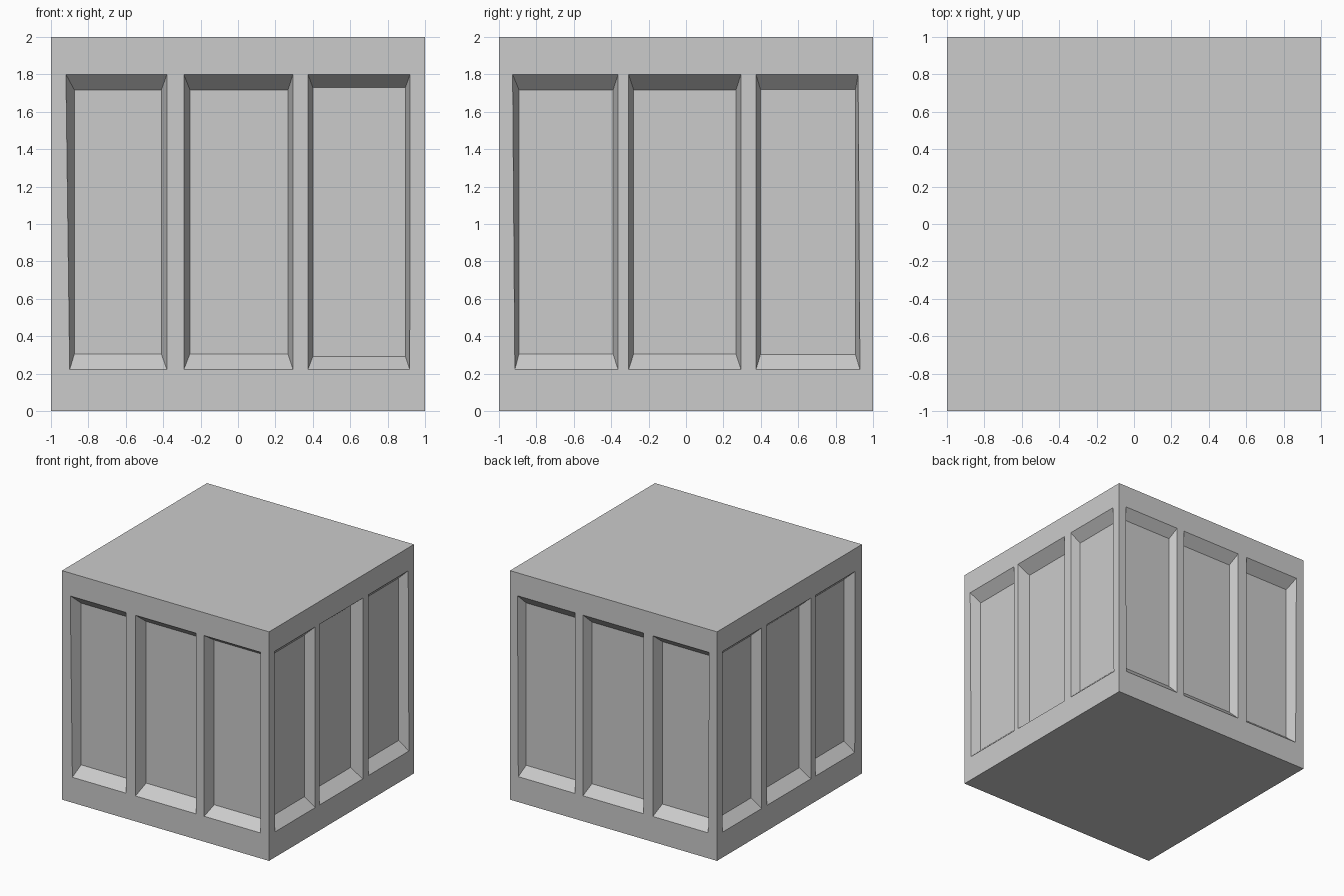
import bpy, bmesh
from mathutils import Matrix, Vector

if "Cube" in bpy.data.objects:
    bpy.data.objects.remove(bpy.data.objects["Cube"])

Z0, Z1 = 0.222, 1.80          # bottom and top of every recess

# Per panel: left top, left bottom, right top, right bottom (outer),
# left and right (inner), vertical bevel, depth
FRONT = [(-.92, -.90, -.38, -.38, -.875, -.41, .083, .085),
         (-.29, -.29, .294, .294, -.257, .267, .083, .10),
         (.374, .374, .92, .918, .40, .895, .07, .10)]
RIGHT = [(-.927, -.915, -.363, -.363, -.893, -.39, .083, .085),
         (-.307, -.307, .294, .294, -.28, .267, .083, .10),
         (.374, .374, .92, .93, .398, .906, .08, .082)]
BACK = [(-.928, -.92, -.37, -.37, -.893, -.40, .08, .07),
        (-.295, -.295, .292, .292, -.265, .262, .083, .08),
        (.38, .38, .923, .915, .406, .892, .08, .094)]
LEFT = [(-.924, -.924, -.383, -.383, -.897, -.41, .08, .085),
        (-.308, -.308, .295, .295, -.28, .267, .083, .093),
        (.36, .36, .905, .90, .387, .878, .083, .088)]

bm = bmesh.new()


def face(pts, mat=Matrix()):
    bm.faces.new([bm.verts.new(mat @ Vector(p)) for p in pts])


def side(panels, turn):
    """One wall, drawn facing -y, then turned about z by quarter turns."""
    mat = Matrix.Rotation(turn * 1.5707963, 4, 'Z')
    bottom, top = [], []
    stile = [(-1, -1, Z1), (-1, -1, Z0)]
    for lt, lb, rt, rb, il, ir, v, d in panels:
        outer = [(lb, -1, Z0), (rb, -1, Z0), (rt, -1, Z1), (lt, -1, Z1)]
        y = -1 + d
        inner = [(il, y, Z0 + v), (ir, y, Z0 + v), (ir, y, Z1 - v), (il, y, Z1 - v)]
        # sloped recess walls and floor
        for i in range(4):
            j = (i + 1) % 4
            face([outer[i], outer[j], inner[j], inner[i]], mat)
        face(inner, mat)
        # upright between this recess and the previous one
        face(stile + [outer[0], outer[3]], mat)
        stile = [outer[2], outer[1]]
        bottom += outer[:2]
        top += [outer[3], outer[2]]
    face(stile + [(1, -1, Z0), (1, -1, Z1)], mat)
    # bottom and top rails
    face([(-1, -1, 0), (1, -1, 0), (1, -1, Z0)] + bottom[::-1] + [(-1, -1, Z0)], mat)
    face([(-1, -1, Z1)] + top + [(1, -1, Z1), (1, -1, 2), (-1, -1, 2)], mat)


for k, panels in enumerate((FRONT, RIGHT, BACK, LEFT)):
    side(panels, k)

# Lid and base
for z in (0, 2):
    face([(-1, -1, z), (1, -1, z), (1, 1, z), (-1, 1, z)])

bmesh.ops.remove_doubles(bm, verts=bm.verts[:], dist=0.0005)
bmesh.ops.recalc_face_normals(bm, faces=bm.faces[:])
mesh = bpy.data.meshes.new("panelled_crate")
bm.to_mesh(mesh)
bm.free()
bpy.context.collection.objects.link(bpy.data.objects.new("panelled_crate", mesh))
